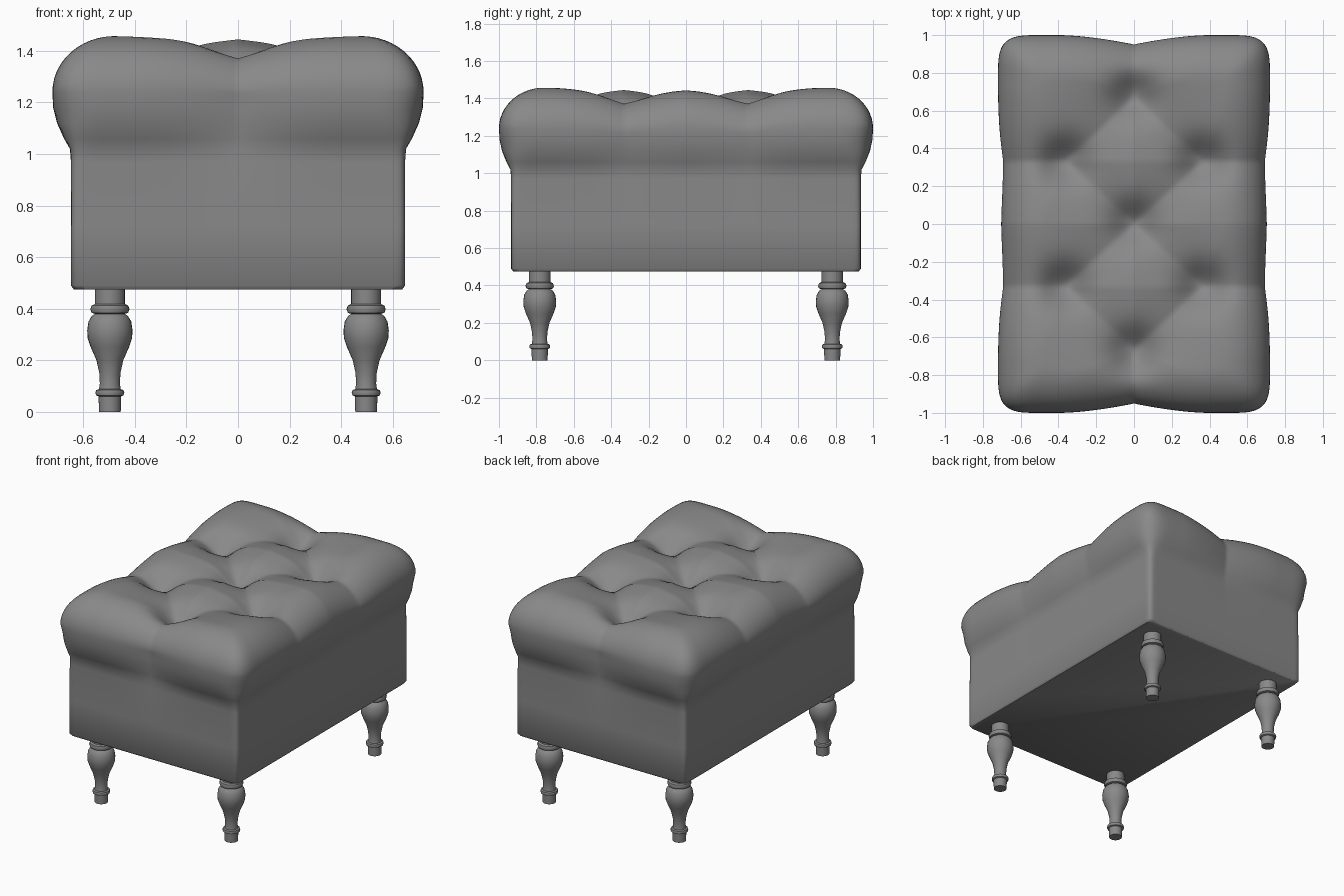
import bpy, bmesh, math
from mathutils import Vector

if "Cube" in bpy.data.objects:
    bpy.data.objects.remove(bpy.data.objects["Cube"], do_unlink=True)

grey = bpy.data.materials.new("plain grey")
grey.use_nodes = True
grey.diffuse_color = (0.25, 0.25, 0.25, 1)
grey.node_tree.nodes["Principled BSDF"].inputs["Base Color"].default_value = (0.25, 0.25, 0.25, 1)


def finish(bm, name, angle):
    bmesh.ops.recalc_face_normals(bm, faces=bm.faces)
    mesh = bpy.data.meshes.new(name)
    bm.to_mesh(mesh)
    bm.free()
    mesh.materials.append(grey)
    obj = bpy.data.objects.new(name, mesh)
    bpy.context.collection.objects.link(obj)
    bpy.ops.object.select_all(action='DESELECT')
    obj.select_set(True)
    bpy.context.view_layer.objects.active = obj
    bpy.ops.object.shade_smooth_by_angle(angle=math.radians(angle))
    return obj


# Tufting, described for one quarter: buttons and the pleats that join them
BUTTONS = [Vector((0, 0)), Vector((0.36, 0.33)), Vector((0, 0.67))]
PLEATS = [(BUTTONS[0], BUTTONS[1]), (BUTTONS[1], BUTTONS[2]),
          (BUTTONS[2], Vector((0, 1.1))), (BUTTONS[1], Vector((0.8, 0.33)))]


def segment_distance(p, a, b):
    t = max(0, min(1, (p - a).dot(b - a) / (b - a).length_squared))
    return (p - a - t * (b - a)).length


def pleat(p):
    d = min(segment_distance(p, a, b) for a, b in PLEATS)
    return max(0, 1 - d / 0.4) ** 1.7


def dimple(p):
    return sum(math.exp(-((p - b).length / 0.12) ** 2) for b in BUTTONS)


# Rounded rectangle plan: returns the position and how far it is over the edge
def plan(u, v, a, b, radius, power, ease):
    x, y = u * a, v * b
    cx = max(radius - a, min(a - radius, x))
    cy = max(radius - b, min(b - radius, y))
    dx, dy = x - cx, y - cy
    reach = max(abs(dx), abs(dy)) / radius
    if reach < 1e-6:
        return x, y, 0
    out = math.sin(reach * math.pi / 2) if ease else reach
    norm = (abs(dx) ** power + abs(dy) ** power) ** (1 / power)
    return cx + dx / norm * out * radius, cy + dy / norm * out * radius, min(1, reach)


# Soft shape: creases pull the surface down and in, fading by weight
def tuft(x, y, z, edge, weight):
    p = Vector((abs(x), abs(y)))
    fold = pleat(p)
    middle = math.exp(-(y / 0.4) ** 4) * min(1, abs(x) / 0.6)
    top = 1 - edge ** 2
    z -= weight * (0.062 * fold * (1 - 0.7 * edge ** 4) + 0.013 * middle + 0.09 * dimple(p) * top)
    x_pull = weight * edge * (0.018 * fold + 0.016 * middle) * min(1, abs(x) / 0.6)
    y_pull = weight * edge * 0.052 * fold * max(0, min(1, (abs(y) - 0.6) / 0.3))
    return x - math.copysign(x_pull, x), y - math.copysign(y_pull, y), z


# Upholstered body: tufted top grid, then the walls extruded down from its rim
bm = bmesh.new()
bmesh.ops.create_grid(bm, x_segments=80, y_segments=108, size=1)
square = {v: (v.co.x, v.co.y) for v in bm.verts}
rim = [e for e in bm.edges if e.is_boundary]
for vert, (u, v) in square.items():
    x, y, edge = plan(u, v, 0.72, 1.0, 0.24, 4, True)
    z = 1.24 + 0.217 * math.cos(edge * math.pi / 2)
    vert.co = tuft(x, y, z, edge, 1)

# Wall rows: half width, half depth, corner radius, height, crease weight
ROWS = [(0.717, 0.997, 0.22, 1.18, 0.95), (0.702, 0.984, 0.18, 1.12, 0.8),
        (0.675, 0.96, 0.12, 1.06, 0.5), (0.652, 0.939, 0.07, 1.02, 0.2),
        (0.648, 0.935, 0.05, 0.97, 0.05), (0.648, 0.935, 0.04, 0.72, 0),
        (0.648, 0.935, 0.04, 0.49, 0), (0.637, 0.924, 0.04, 0.475, 0)]
for a, b, radius, height, weight in ROWS:
    above = {v for e in rim for v in e.verts}
    made = bmesh.ops.extrude_edge_only(bm, edges=rim)["geom"]
    rim = [g for g in made if isinstance(g, bmesh.types.BMEdge)]
    below = {v for e in rim for v in e.verts}
    rim = [e for e in rim if e.is_boundary]
    for vert in below:
        parent = next(e.other_vert(vert) for e in vert.link_edges if e.other_vert(vert) in above)
        square[vert] = u, v = square[parent]
        x, y, edge = plan(u, v, a, b, radius, 3, False)
        x, y, z = tuft(x, y, height, 1, weight)
        vert.co = (x, y, height)
bmesh.ops.contextual_create(bm, geom=rim)
finish(bm, "tufted_body", 50)

# Turned legs: radius and height, from foot to top
LEG = [(0, 0), (0.042, 0), (0.044, 0.06), (0.053, 0.064), (0.056, 0.074), (0.053, 0.084),
       (0.042, 0.088), (0.039, 0.11), (0.041, 0.15), (0.052, 0.2), (0.074, 0.25),
       (0.086, 0.285), (0.088, 0.315), (0.083, 0.35), (0.07, 0.372), (0.058, 0.38),
       (0.071, 0.384), (0.076, 0.398), (0.071, 0.412), (0.058, 0.418), (0.058, 0.48)]
for x_side, x_name in ((1, "left"), (-1, "right")):
    for y_side, y_name in ((-1, "front"), (1, "back")):
        bm = bmesh.new()
        points = [bm.verts.new((r, 0, z)) for r, z in LEG]
        edges = [bm.edges.new(pair) for pair in zip(points, points[1:])]
        bmesh.ops.spin(bm, geom=points + edges, axis=(0, 0, 1), cent=(0, 0, 0),
                       angle=math.tau, steps=28, use_duplicate=False)
        bmesh.ops.remove_doubles(bm, verts=bm.verts, dist=0.0005)
        leg = finish(bm, f"{y_name}_{x_name}_leg", 40)
        leg.location = (0.497 * x_side, 0.782 * y_side, 0)
